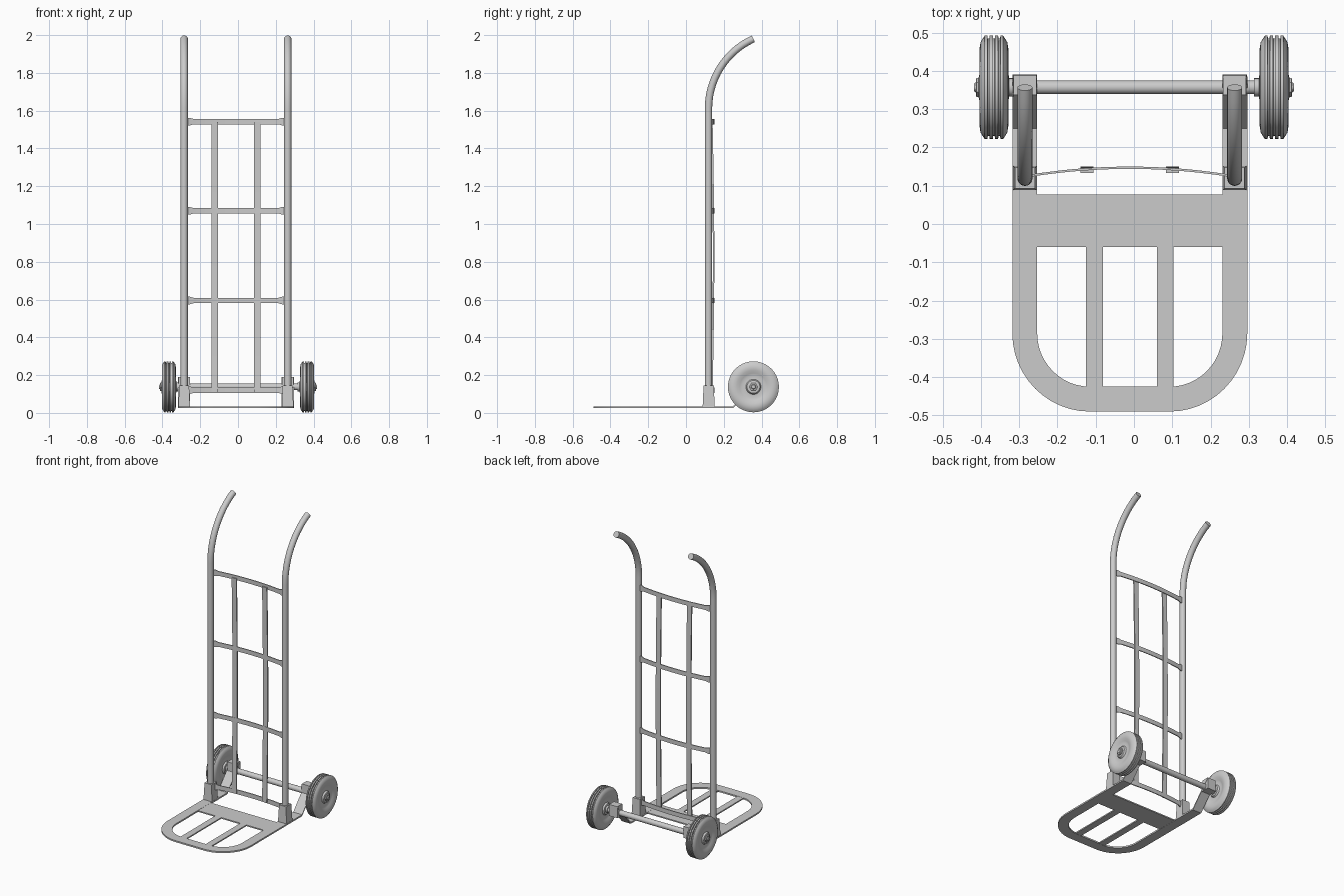
import bpy, bmesh
from math import sin, cos, pi, radians

if "Cube" in bpy.data.objects:
    bpy.data.objects.remove(bpy.data.objects["Cube"])

CX = -0.011          # frame centre line
AXLE_Y, AXLE_Z = 0.357, 0.138


def loft(name, rings, smooth=True):
    """Skin a list of equally sized closed rings and cap both ends."""
    bm = bmesh.new()
    vs = [[bm.verts.new(p) for p in r] for r in rings]
    n = len(rings[0])
    for a, b in zip(vs, vs[1:]):
        for i in range(n):
            j = (i + 1) % n
            bm.faces.new((a[i], a[j], b[j], b[i]))
    bm.faces.new(vs[0])
    bm.faces.new(vs[-1][::-1])
    bmesh.ops.recalc_face_normals(bm, faces=bm.faces)
    me = bpy.data.meshes.new(name)
    bm.to_mesh(me)
    bm.free()
    ob = bpy.data.objects.new(name, me)
    bpy.context.collection.objects.link(ob)
    if smooth:
        bpy.ops.object.select_all(action='DESELECT')
        ob.select_set(True)
        bpy.context.view_layer.objects.active = ob
        bpy.ops.object.shade_smooth_by_angle(angle=radians(35))
    return ob


def rect(x0, x1, y0, y1, z):
    return [(x0, y0, z), (x1, y0, z), (x1, y1, z), (x0, y1, z)]


def box(name, x0, x1, y0, y1, z0, z1, taper=0.0):
    t = taper
    return loft(name, [rect(x0, x1, y0, y1, z0),
                       rect(x0 + t, x1 - t, y0 + t, y1 - t, z1)], False)


def lathe_x(name, profile, x, side=1, n=40):
    """Revolve (offset, radius) pairs about the axle."""
    return loft(name, [[(x + side * o, AXLE_Y + r * cos(2 * pi * i / n),
                         AXLE_Z + r * sin(2 * pi * i / n)) for i in range(n)]
                       for o, r in profile])


# Toe plate: flat U-shaped rim whose rear ends bend up to the axle
half = [(0.307, 0.242, 0.385, 0.185), (0.307, 0.242, 0.25, 0.03)]
pairs = [((o, y, z), (i, y, z)) for o, i, y, z in half]
for k in range(13):
    a = pi / 2 * k / 12
    c, s = cos(a), sin(a)
    pairs.append(((0.104 + 0.203 * c, -0.285 - 0.205 * s, 0.03),
                  (0.104 + 0.138 * c, -0.285 - 0.14 * s, 0.03)))
pairs += [tuple((-x, y, z) for x, y, z in p) for p in reversed(pairs)]
T = 0.005
loft("toe_plate_rim", [[(CX + o[0], o[1], o[2] - T), (CX + i[0], i[1], i[2] - T),
                        (CX + i[0], i[1], i[2] + T), (CX + o[0], o[1], o[2] + T)]
                       for o, i in pairs])
box("toe_plate_crossplate", CX - 0.245, CX + 0.245, -0.06, 0.077, 0.026, 0.034)
for s in (-1, 1):
    x = CX + s * 0.0925
    box("toe_plate_slat", x - 0.022, x + 0.022, -0.43, -0.058, 0.026, 0.034)

# Upright tubes with curved handles, foot sleeves and axle brackets
path = [(0.119, 0.035, 0.0), (0.119, 1.0, 0.0)]
for k in range(15):
    a = radians(65.5) * k / 14
    path.append((0.119 + 0.406 * (1 - cos(a)), 1.617 + 0.406 * sin(a) - 0.006, a))
for s, side in ((-1, "left"), (1, "right")):
    x = CX + s * 0.274
    loft(side + "_upright_handle",
         [[(x + 0.0195 * cos(2 * pi * i / 20),
            y + 0.0195 * sin(2 * pi * i / 20) * cos(a),
            z - 0.0195 * sin(2 * pi * i / 20) * sin(a)) for i in range(20)]
          for y, z, a in path])
    box(side + "_foot_sleeve", x - 0.031, x + 0.031, 0.088, 0.152, 0.03, 0.145, 0.005)
    box(side + "_axle_bracket", x - 0.032, x + 0.032, 0.335, 0.39, 0.115, 0.19, 0.002)


# Back frame: bowed flat crossbars, flared where they meet the tubes
def bow(t):
    return 0.126 + 0.021 * (1 - t * t)


ts = [-1, -0.93, -0.86] + [-0.7 + 0.1 * k for k in range(15)] + [0.86, 0.93, 1]
for z in (0.12, 0.595, 1.07, 1.542):
    rings = []
    for t in ts:
        x, y = CX + 0.262 * t, bow(t)
        h = 0.020 if abs(t) > 0.92 else 0.0145
        rings.append([(x, y - 0.003, z - h), (x, y + 0.003, z - h),
                      (x, y + 0.003, z + h), (x, y - 0.003, z + h)])
    loft("back_crossbar", rings)

# Back frame: two slightly bowed vertical slats
for s in (-1, 1):
    x = CX + s * 0.112
    rings = []
    for k in range(13):
        t = k / 12
        y = 0.137 + 0.009 * sin(pi * t)
        rings.append(rect(x - 0.017, x + 0.017, y - 0.004, y + 0.004,
                          0.11 + 1.43 * t))
    loft("back_slat", rings)

# Axle
lathe_x("axle", [(-0.418, 0.010), (-0.412, 0.014), (-0.34, 0.014), (-0.335, 0.018),
                 (0.335, 0.018), (0.34, 0.014), (0.412, 0.014), (0.418, 0.010)], 0, n=20)

# Wheels: grooved tyre, dished sides, hub and nut
tread = []
for g in (-0.014, 0.0, 0.014):
    tread += [(g - 0.003, 0.135), (g - 0.002, 0.127), (g + 0.002, 0.127), (g + 0.003, 0.135)]
flank = [(0.040, 0.026), (0.038, 0.034), (0.028, 0.040), (0.026, 0.060), (0.030, 0.072),
         (0.036, 0.088), (0.0375, 0.102), (0.035, 0.118), (0.030, 0.126), (0.024, 0.135)]
wheel = [(-o, r) for o, r in flank] + tread + flank[::-1]
for s, side in ((-1, "left"), (1, "right")):
    lathe_x(side + "_wheel", wheel, s * 0.366, s)
    lathe_x(side + "_axle_nut", [(0.036, 0.025), (0.045, 0.025), (0.047, 0.022)],
            s * 0.366, s, 6)
    lathe_x(side + "_axle_collar", [(-0.052, 0.024), (-0.036, 0.024)],
            s * 0.366, s, 20)
